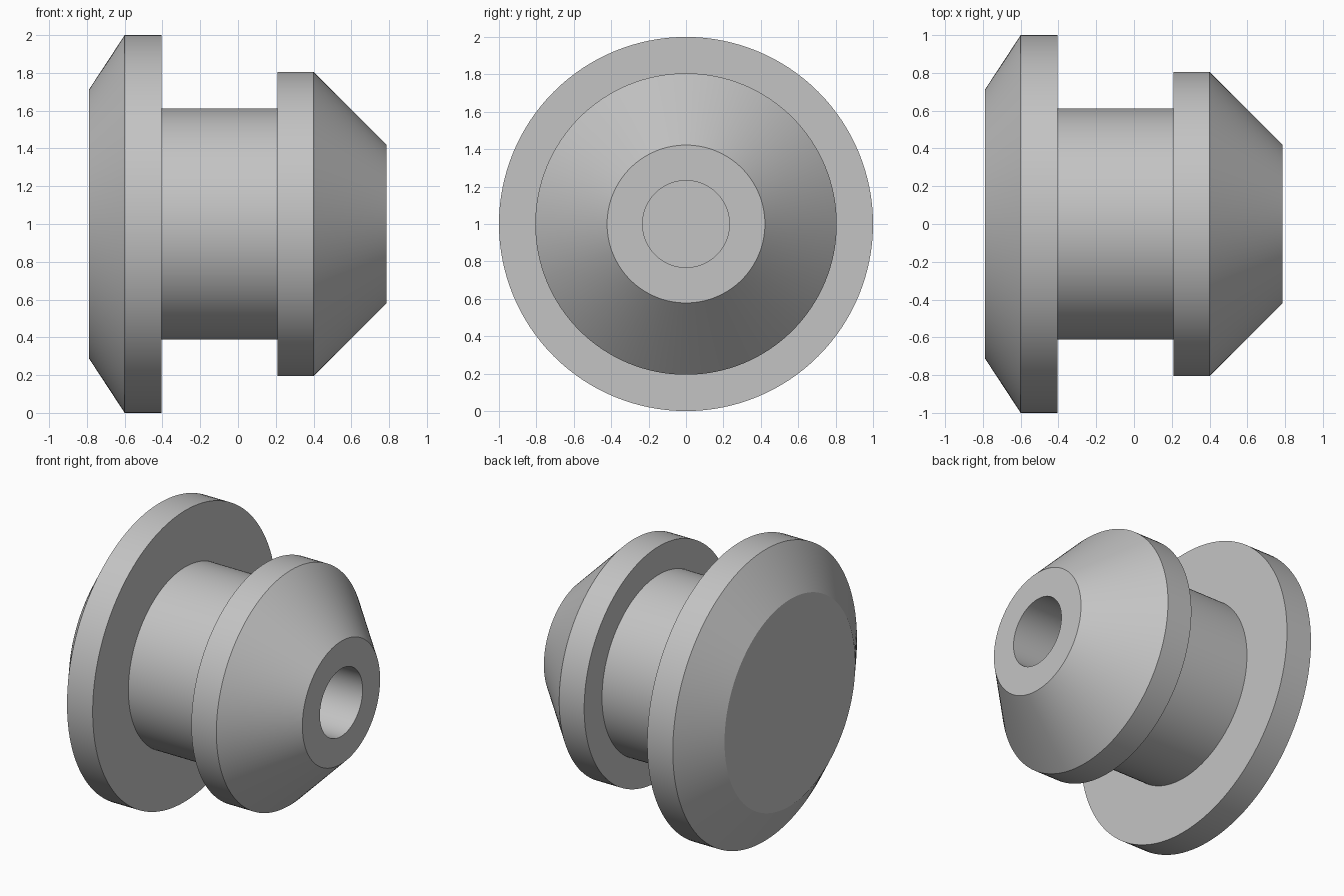
import bpy
import bmesh
from math import radians, tau
from mathutils import Vector

SEGMENTS = 128

cube = bpy.data.objects.get("Cube")
if cube:
    bpy.data.objects.remove(cube, do_unlink=True)


def make_material(name, colour):
    mat = bpy.data.materials.new(name)
    mat.use_nodes = True
    mat.diffuse_color = colour
    mat.node_tree.nodes["Principled BSDF"].inputs["Base Color"].default_value = colour
    return mat


def lathe_x(name, profile, centre, mat):
    """Revolve (x, radius) points around the horizontal axis."""
    bm = bmesh.new()
    verts = [bm.verts.new((x, 0, r)) for x, r in profile]
    edges = [bm.edges.new(pair) for pair in zip(verts, verts[1:])]
    bmesh.ops.spin(bm, geom=verts + edges, cent=(0, 0, 0), axis=(1, 0, 0),
                   angle=tau, steps=SEGMENTS, use_duplicate=False)
    bmesh.ops.remove_doubles(bm, verts=bm.verts, dist=0.0001)
    # Close both ends with flat discs
    rims = [e for e in bm.edges if e.is_boundary]
    bmesh.ops.holes_fill(bm, edges=rims, sides=0)
    bmesh.ops.recalc_face_normals(bm, faces=bm.faces)
    mesh = bpy.data.meshes.new(name)
    bm.to_mesh(mesh)
    bm.free()
    mesh.materials.append(mat)
    obj = bpy.data.objects.new(name, mesh)
    obj.location = Vector(centre)
    bpy.context.collection.objects.link(obj)
    bpy.ops.object.select_all(action="DESELECT")
    obj.select_set(True)
    bpy.context.view_layer.objects.active = obj
    bpy.ops.object.shade_smooth_by_angle(angle=radians(25))
    return obj


grey = make_material("light grey rubber", (0.55, 0.55, 0.55, 1))

head = [(-0.79, 0.71), (-0.6, 1.0), (-0.405, 1.0)]
neck = [(-0.405, 0.612), (0.21, 0.612)]
barbed_tip = [(0.21, 0.806), (0.4, 0.806), (0.785, 0.422)]
blind_bore = [(0.785, 0.232), (-0.4, 0.232)]

lathe_x("plug_body", head + neck + barbed_tip + blind_bore, (0, 0, 1), grey)
